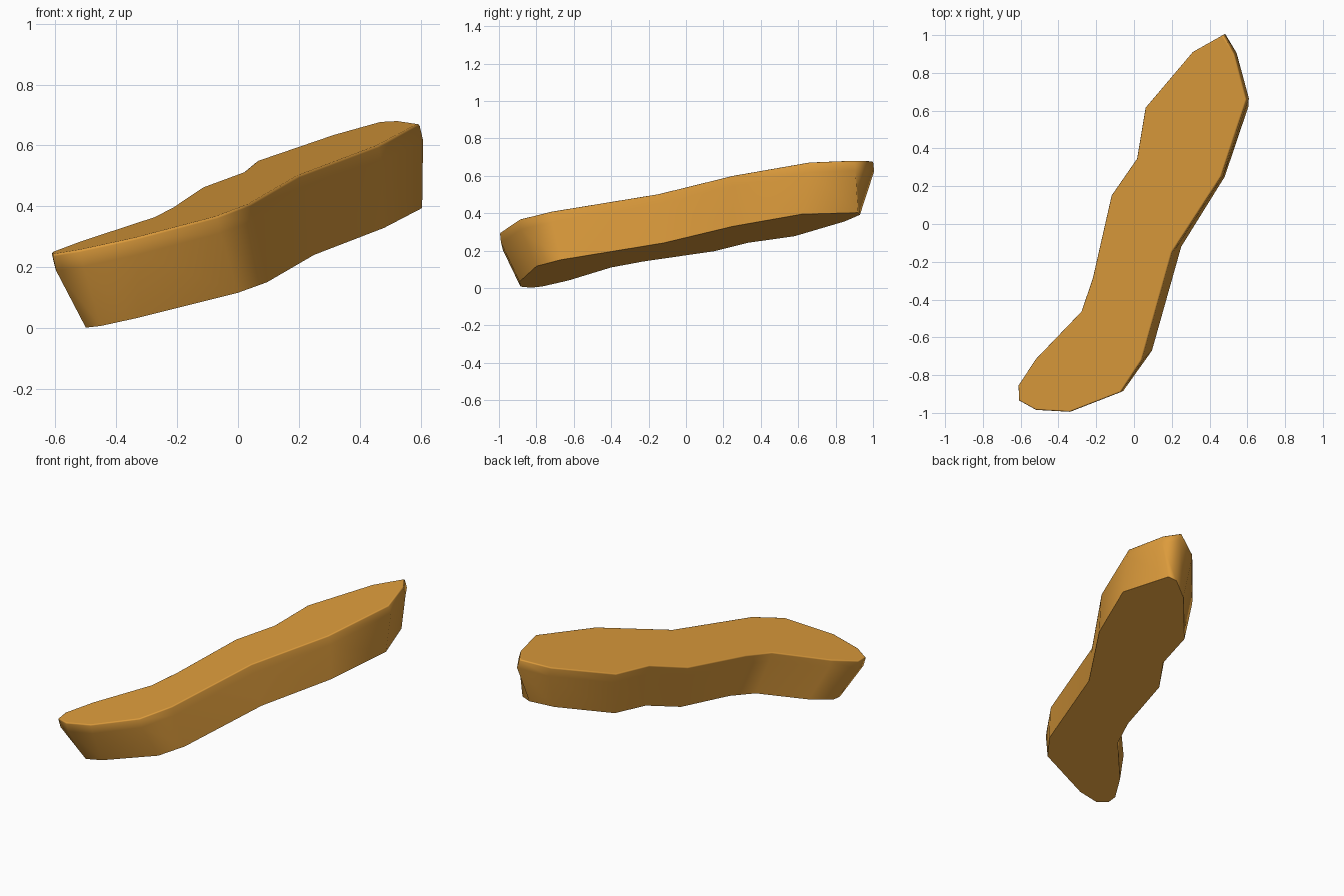
import bpy
import bmesh

default_cube = bpy.data.objects.get("Cube")
if default_cube:
    bpy.data.objects.remove(default_cube, do_unlink=True)

# Outline of the tilted top face, counter-clockwise from the back tip
TOP = [(.47, 1), (.31, .91), (.06, .615), (.015, .345), (-.12, .15),
       (-.22, -.29), (-.28, -.465), (-.52, -.715), (-.613, -.855),
       (-.61, -.935), (-.52, -.985), (-.34, -.995), (-.07, -.89),
       (.04, -.72), (.2, -.15), (.46, .25), (.595, .66), (.53, .9)]

# Matching outline of the narrower underside
BOTTOM = [(.45, .93), (.33, .85), (.095, .58), (.05, .33), (-.07, .15),
          (-.145, -.23), (-.21, -.4), (-.42, -.63), (-.5, -.77),
          (-.5, -.83), (-.45, -.885), (-.33, -.89), (0, -.8),
          (.095, -.67), (.25, -.12), (.48, .25), (.605, .62), (.505, .92)]


def slope_height(x, y, base):
    """Height on the tilted plane shared by the top and the underside."""
    return base + .223 * x + .101 * y


def add_ring(bm, outline, base, shift=(0, 0, 0)):
    return [bm.verts.new((x + shift[0], y + shift[1],
                          slope_height(x, y, base) + shift[2]))
            for x, y in outline]


def bridge(bm, upper, lower):
    count = len(upper)
    for i in range(count):
        j = (i + 1) % count
        bm.faces.new((upper[i], lower[i], lower[j], upper[j]))


def make_material(name, colour):
    material = bpy.data.materials.new(name)
    material.use_nodes = True
    material.diffuse_color = colour
    shader = material.node_tree.nodes["Principled BSDF"]
    shader.inputs["Base Color"].default_value = colour
    shader.inputs["Roughness"].default_value = .8
    return material


# Slab: top face, short straight rim, then walls tapering to the underside
bm = bmesh.new()
top_ring = add_ring(bm, TOP, .473)
rim_ring = add_ring(bm, TOP, .473, (.013, .006, -.055))
bottom_ring = add_ring(bm, BOTTOM, .197)
top_face = bm.faces.new(top_ring)
bridge(bm, top_ring, rim_ring)
bridge(bm, rim_ring, bottom_ring)
bottom_face = bm.faces.new(list(reversed(bottom_ring)))
bmesh.ops.recalc_face_normals(bm, faces=bm.faces[:])

# Smooth walls, crisp underside edge
for face in bm.faces:
    face.smooth = True
for edge in bottom_face.edges:
    edge.smooth = False

# Softened upper edge
bmesh.ops.bevel(bm, geom=list(top_face.edges), offset=.008, segments=2,
                profile=.5, affect='EDGES', clamp_overlap=True)
for face in bm.faces:
    face.smooth = True

mesh = bpy.data.meshes.new("curved_slab")
bm.to_mesh(mesh)
bm.free()
slab = bpy.data.objects.new("curved_slab", mesh)
bpy.context.collection.objects.link(slab)
mesh.materials.append(make_material("warm_orange", (.72, .33, .045, 1)))

# Keep the large faces flat in shading
weighted = slab.modifiers.new("weighted_normals", 'WEIGHTED_NORMAL')
weighted.keep_sharp = True
